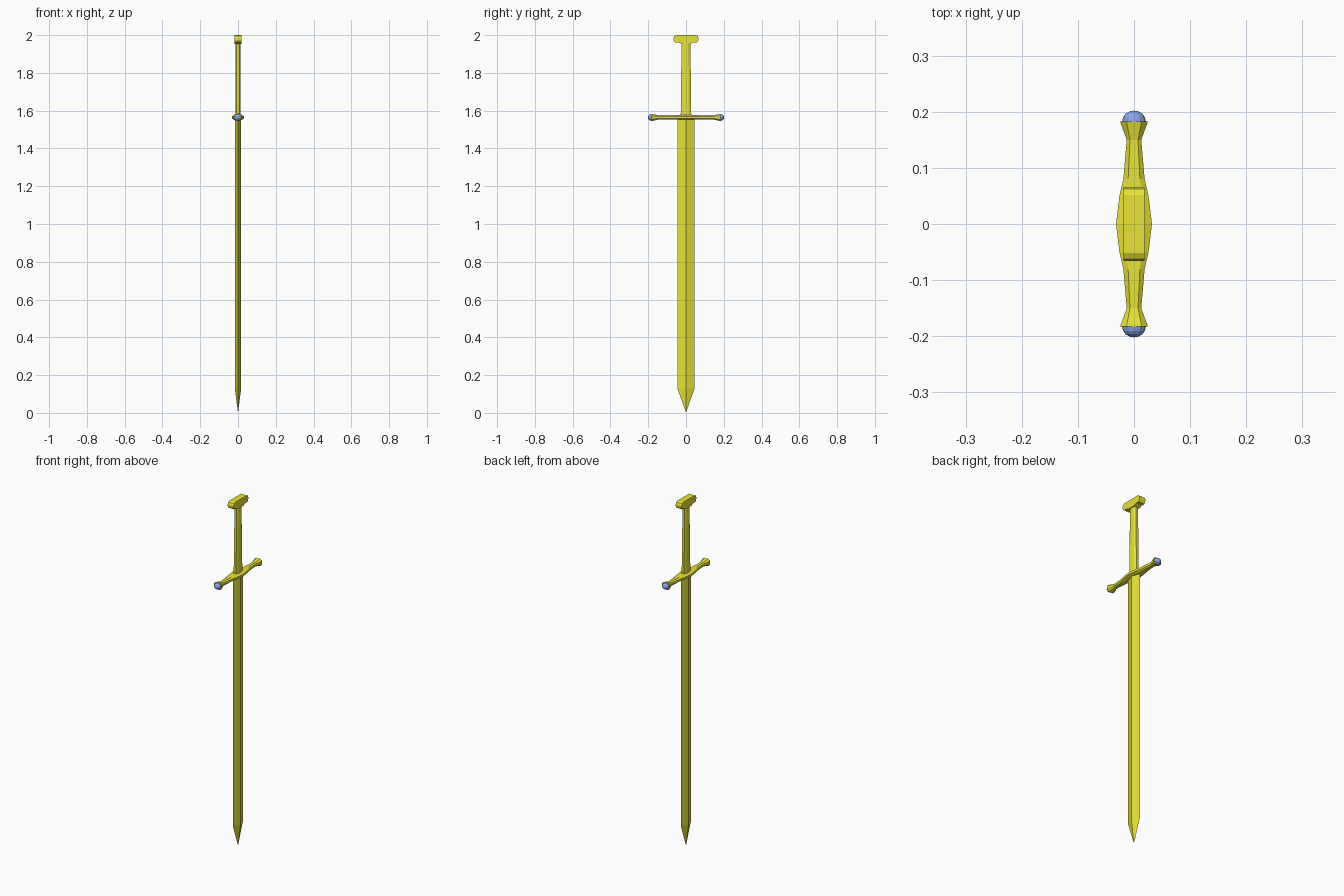
import bpy, bmesh
from math import sin, cos, pi

if "Cube" in bpy.data.objects:
    bpy.data.objects.remove(bpy.data.objects["Cube"])


def material(name, color):
    m = bpy.data.materials.new(name)
    m.diffuse_color = color
    m.use_nodes = True
    m.node_tree.nodes["Principled BSDF"].inputs["Base Color"].default_value = m.diffuse_color
    return m


gold = material("gold", (0.8, 0.77, 0.04, 1))
blue = material("blue", (0.25, 0.38, 0.82, 1))

DIAMOND = [(1, 0), (0, 1), (-1, 0), (0, -1)]
CHAMFERED = [(1, -.5), (1, .5), (.55, 1), (-.55, 1), (-1, .5), (-1, -.5), (-.55, -1), (.55, -1)]
ROUND = [(cos(i * pi / 6), sin(i * pi / 6)) for i in range(12)]


def loft(name, section, rings, place, mat):
    """Skin rings (position, half_a, half_b) of a section; place maps (a, b, position) to xyz."""
    bm = bmesh.new()
    loops = [[bm.verts.new(place(u * a, v * b, t)) for u, v in section] for t, a, b in rings]
    n = len(section)
    for lo, hi in zip(loops, loops[1:]):
        for i in range(n):
            j = (i + 1) % n
            bm.faces.new((lo[i], lo[j], hi[j], hi[i]))
    bm.faces.new(loops[0])
    bm.faces.new(loops[-1])
    bmesh.ops.remove_doubles(bm, verts=bm.verts, dist=1e-5)
    bmesh.ops.recalc_face_normals(bm, faces=bm.faces)
    mesh = bpy.data.meshes.new(name)
    bm.to_mesh(mesh)
    bm.free()
    mesh.materials.append(mat)
    ob = bpy.data.objects.new(name, mesh)
    bpy.context.collection.objects.link(ob)
    return ob


def upright(a, b, t):
    return (a, b, t)


# Blade: diamond section tapering to a point
loft("blade", DIAMOND, [(0.002, 0.0002, 0.0002), (0.13, 0.017, 0.046), (1.56, 0.017, 0.046)],
     upright, gold)

# Grip: slightly wider in its lower part
loft("grip", CHAMFERED, [(1.56, 0.014, 0.028), (1.70, 0.014, 0.027), (1.83, 0.013, 0.025),
                         (1.85, 0.013, 0.023), (1.965, 0.013, 0.023)], upright, gold)

# Crossguard: bulged centre, thin arms, flared ends
GUARD_Z = 1.564
half = [(0.0, 0.032, 0.012), (0.05, 0.026, 0.012), (0.08, 0.019, 0.012),
        (0.15, 0.013, 0.012), (0.183, 0.025, 0.020)]
rings = [(-t, a, b) for t, a, b in reversed(half[1:])] + half
loft("crossguard", CHAMFERED, rings, lambda a, b, t: (a, t, GUARD_Z + b), gold)

# Blue domes on the guard ends
for side, s in (("front", -1), ("back", 1)):
    dome = [(0.181, 0.021, 0.018)]
    for k in range(5):
        f = max(cos(k * pi / 8), 0.001)
        dome.append((0.183 + 0.019 * sin(k * pi / 8), 0.021 * f, 0.018 * f))
    loft(side + "_guard_gem", ROUND, dome, lambda a, b, t, s=s: (a, s * t, GUARD_Z + b), blue)

# Pommel: bar with rounded ends, extruded across the sword
profile = [(0.055, 1.96), (0.062, 1.965), (0.066, 1.974), (0.066, 1.986), (0.062, 1.995), (0.052, 2.0)]
outline = profile + [(-y, z) for y, z in reversed(profile)]
outline += [(-0.035, 1.96), (-0.023, 1.953), (0.023, 1.953), (0.035, 1.96)]
loft("pommel", outline, [(-0.019, 1, 1), (0.019, 1, 1)], lambda a, b, t: (t, a, b), gold)
